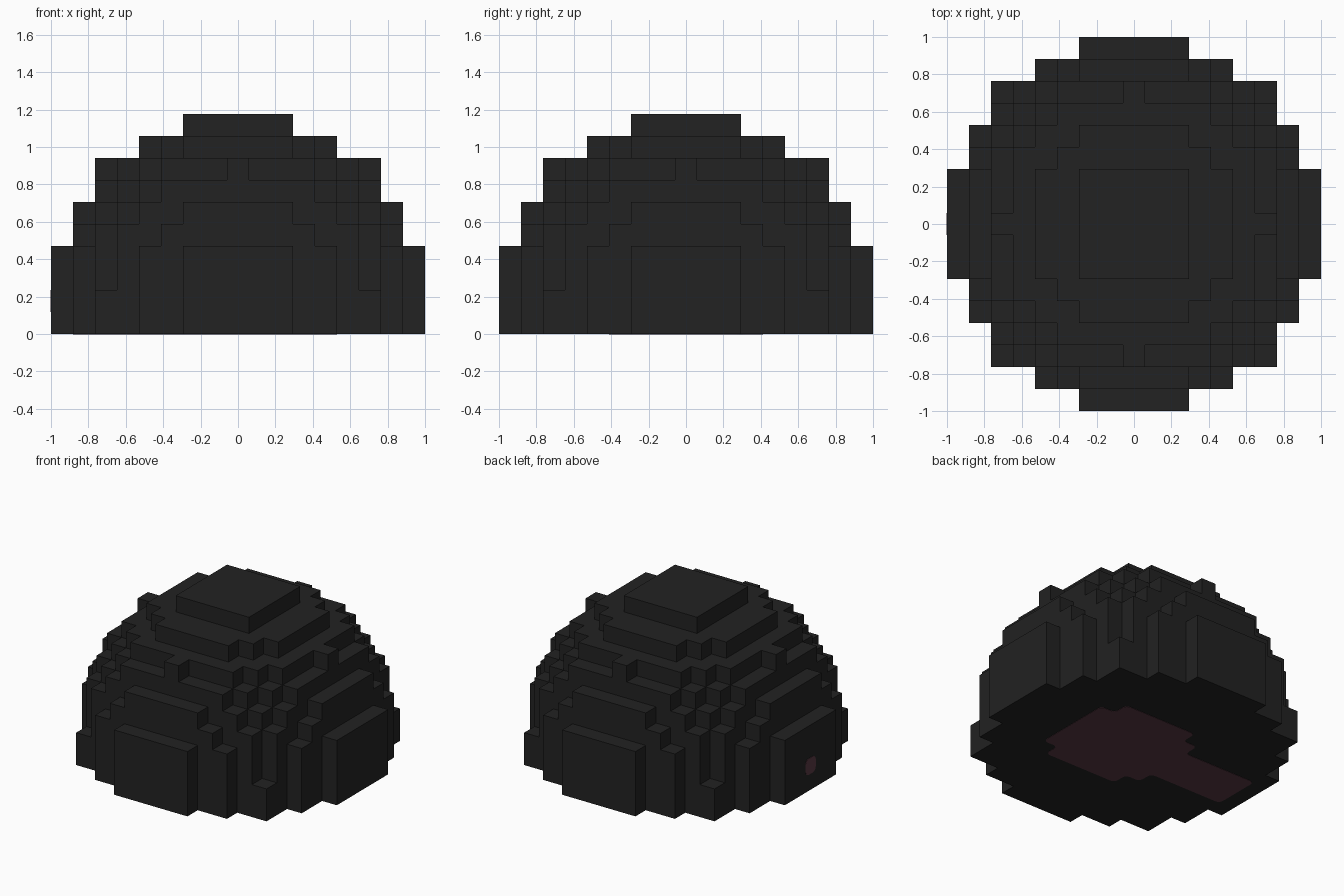
import bpy, bmesh
from mathutils import Vector

if "Cube" in bpy.data.objects:
    bpy.data.objects.remove(bpy.data.objects["Cube"], do_unlink=True)

R = 8            # cells from the centre to each side
S = 2 / (2 * R + 1)   # cell size


def material(name, rgb):
    m = bpy.data.materials.new(name)
    m.use_nodes = True
    color = (*rgb, 1)
    m.diffuse_color = color
    bsdf = m.node_tree.nodes["Principled BSDF"]
    bsdf.inputs["Base Color"].default_value = color
    bsdf.inputs["Roughness"].default_value = 0.9
    return m


def add_object(name, bm, mat):
    mesh = bpy.data.meshes.new(name)
    bm.to_mesh(mesh)
    bm.free()
    mesh.materials.append(mat)
    obj = bpy.data.objects.new(name, mesh)
    bpy.context.collection.objects.link(obj)
    return obj


black = material("charcoal black", (0.016, 0.016, 0.016))
red = material("dark maroon", (0.1, 0.04, 0.055))


# Stepped dome: the cells of a ball, with its equator layer doubled as a base
def filled(x, y, k):
    return k >= -1 and x * x + y * y + max(k, 0) ** 2 <= (R + 0.5) ** 2


bm = bmesh.new()
span = range(-R, R + 1)
axes = [Vector((1, 0, 0)), Vector((0, 1, 0)), Vector((0, 0, 1))]
for x in span:
    for y in span:
        for k in range(-1, R + 1):
            if not filled(x, y, k):
                continue
            centre = Vector((x, y, k + 1.5))
            for i in range(3):
                for sign in (-1, 1):
                    n = axes[i] * sign
                    if filled(x + n.x, y + n.y, k + n.z):
                        continue
                    u = axes[(i + 1) % 3] / 2
                    v = axes[(i + 2) % 3] / 2 * sign
                    c = centre + n / 2
                    ring = (c - u - v, c + u - v, c + u + v, c - u + v)
                    bm.faces.new([bm.verts.new(p * S) for p in ring])
bmesh.ops.remove_doubles(bm, verts=bm.verts, dist=0.001)
bmesh.ops.dissolve_limit(bm, angle_limit=0.01, verts=bm.verts, edges=bm.edges)
add_object("stepped_dome", bm, black)


# Thin plates with rounded corners
def plate(name, points, normal):
    bm = bmesh.new()
    bm.faces.new([bm.verts.new(Vector(p) * S) for p in points])
    bmesh.ops.bevel(bm, geom=bm.verts[:], offset=0.3 * S, segments=4,
                    profile=0.5, affect='VERTICES')
    depth = Vector(normal) * 0.003
    bmesh.ops.translate(bm, verts=bm.verts, vec=depth * 0.7)
    ext = bmesh.ops.extrude_face_region(bm, geom=bm.faces[:], use_keep_orig=True)
    moved = [g for g in ext["geom"] if isinstance(g, bmesh.types.BMVert)]
    bmesh.ops.translate(bm, verts=moved, vec=-depth)
    bmesh.ops.recalc_face_normals(bm, faces=bm.faces)
    add_object(name, bm, red)


# Underside chamber with its passage running towards -x
half = [(-7.5, 1.5), (-2.5, 1.5), (-2.5, 2.5), (-1.5, 2.5), (-1.5, 3.5),
        (3.5, 3.5), (3.5, 2.5), (4.5, 2.5)]
outline = half + [(x, -y) for x, y in reversed(half)]
plate("underside_chamber", [(x, y, 0) for x, y in outline], (0, 0, -1))

# Small window at the end of the passage
w = 0.5
plate("side_window", [(-R - w, -w, 1), (-R - w, w, 1), (-R - w, w, 2), (-R - w, -w, 2)],
      (-1, 0, 0))
